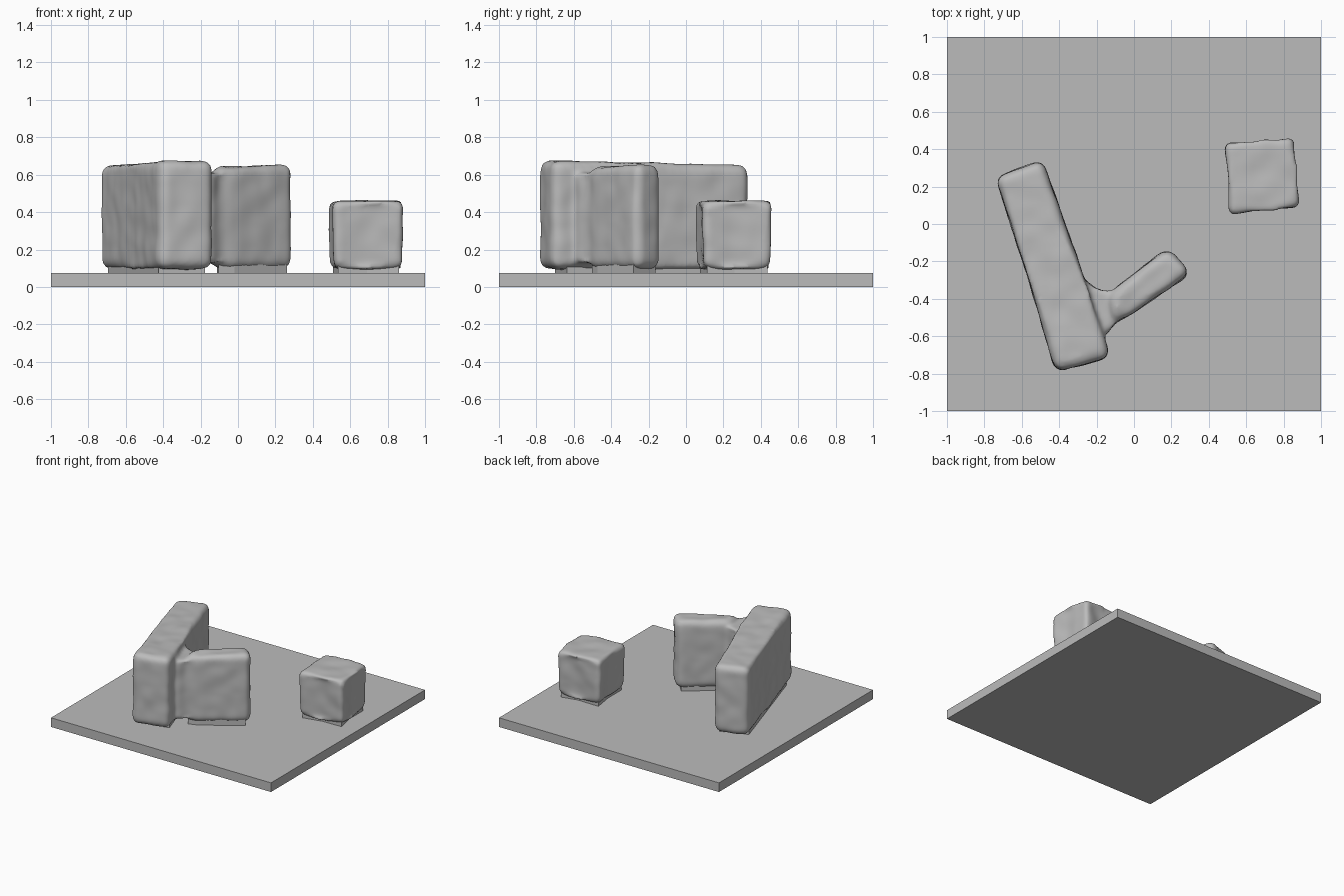
import bpy, bmesh
from mathutils import Vector, noise

if "Cube" in bpy.data.objects:
    bpy.data.objects.remove(bpy.data.objects["Cube"])

grey = bpy.data.materials.new("stone grey")
grey.diffuse_color = (0.5, 0.5, 0.5, 1)
grey.use_nodes = True
grey.node_tree.nodes["Principled BSDF"].inputs["Base Color"].default_value = grey.diffuse_color


def prism(bm, outline, z0, tops, width=0.05, taper=1.0):
    """Add a rounded prism; tops gives the height above each outline corner."""
    part = bmesh.new()
    n = len(outline)
    cx = sum(p[0] for p in outline) / n
    cy = sum(p[1] for p in outline) / n
    low = [part.verts.new((cx + (x - cx) * taper, cy + (y - cy) * taper, z0)) for x, y in outline]
    high = [part.verts.new((x, y, t)) for (x, y), t in zip(outline, tops)]
    part.faces.new(low[::-1])
    part.faces.new(high)
    for i in range(n):
        j = (i + 1) % n
        part.faces.new((low[i], low[j], high[j], high[i]))
    if width:
        bmesh.ops.bevel(part, geom=part.edges[:], offset=width, segments=4, profile=0.5, affect='EDGES')
    mesh = bpy.data.meshes.new("part")
    part.to_mesh(mesh)
    part.free()
    bm.from_mesh(mesh)
    bpy.data.meshes.remove(mesh)


def fused(name, bm, voxel=0.015, smooth=4, bumps=0.006):
    """Fuse the parts into one soft, slightly uneven skin."""
    mesh = bpy.data.meshes.new(name)
    bm.to_mesh(mesh)
    bm.free()
    ob = bpy.data.objects.new(name, mesh)
    bpy.context.collection.objects.link(ob)
    remesh = ob.modifiers.new("fuse", 'REMESH')
    remesh.mode = 'VOXEL'
    remesh.voxel_size = voxel
    soften = ob.modifiers.new("soften", 'SMOOTH')
    soften.iterations = smooth
    done = bpy.data.meshes.new_from_object(ob.evaluated_get(bpy.context.evaluated_depsgraph_get()))
    ob.modifiers.clear()
    ob.data = done
    done.name = name
    moves = [v.normal * noise.noise(v.co * 9) * bumps for v in done.vertices]
    for v, m in zip(done.vertices, moves):
        v.co += m
    done.materials.clear()
    done.materials.append(grey)
    done.shade_smooth()
    return ob


# Base slab
bpy.ops.mesh.primitive_cube_add(size=1, location=(0, 0, 0.0375))
slab = bpy.context.object
slab.name = "base_slab"
slab.scale = (2, 2, 0.075)
slab.data.materials.append(grey)

# Long wall, short wall and the neck that joins them
walls = bmesh.new()
long_wall = [(-0.42, -0.79), (-0.125, -0.715), (-0.24, -0.36), (-0.49, 0.345), (-0.742, 0.25), (-0.565, -0.29)]
short_wall = [(-0.13, -0.53), (-0.03, -0.495), (0.305, -0.265), (0.18, -0.125), (-0.14, -0.375)]
neck = [(-0.26, -0.60), (-0.14, -0.585), (-0.10, -0.525), (0.0, -0.47), (-0.08, -0.36), (-0.19, -0.355), (-0.26, -0.30)]
prism(walls, long_wall, 0.095, [0.68, 0.675, 0.665, 0.652, 0.652, 0.655])
prism(walls, short_wall, 0.095, [0.64, 0.65, 0.658, 0.658, 0.645])
prism(walls, neck, 0.13, [0.61] * 7, 0.02)
fused("joined_walls", walls)

# Small block with flared corners
block = bmesh.new()
block_outline = [(0.505, 0.04), (0.69, 0.08), (0.895, 0.085), (0.86, 0.26),
                 (0.86, 0.47), (0.70, 0.435), (0.475, 0.44), (0.505, 0.25)]
prism(block, block_outline, 0.095, [0.46] * 8, 0.04, 0.95)
fused("small_block", block)

# Low feet between the slab and the blocks
for name, outline in (("long_wall_foot", [long_wall[i] for i in (0, 1, 3, 4)]),
                      ("short_wall_foot", short_wall), ("block_foot", block_outline)):
    c = sum((Vector(p) for p in outline), Vector((0, 0))) / len(outline)
    foot = bmesh.new()
    prism(foot, [c + (Vector(p) - c) * 0.84 for p in outline], 0.06, [0.13] * len(outline), 0)
    mesh = bpy.data.meshes.new(name)
    foot.to_mesh(mesh)
    foot.free()
    mesh.materials.append(grey)
    bpy.context.collection.objects.link(bpy.data.objects.new(name, mesh))
